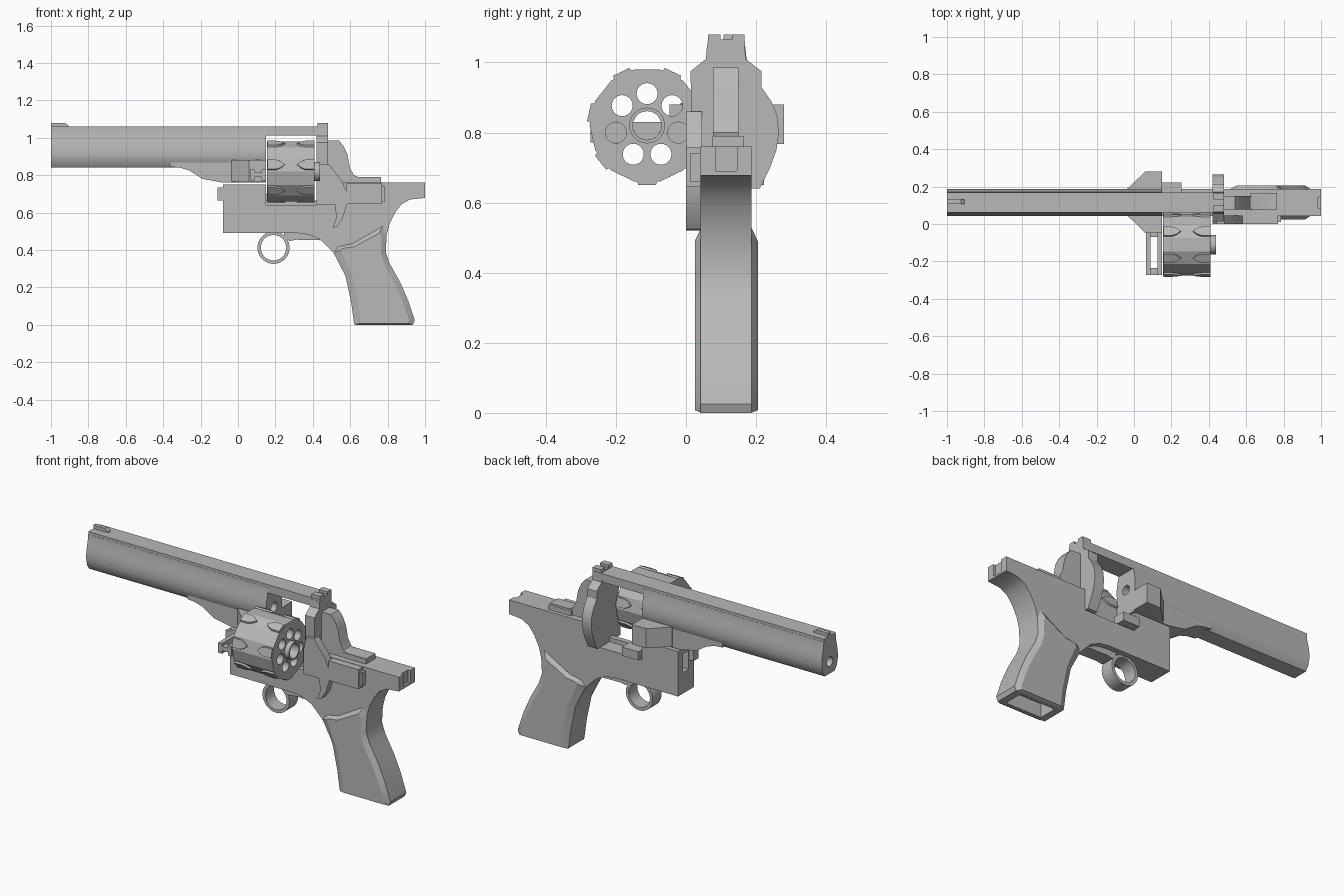
import bpy, bmesh, math
from mathutils import Vector

steel = bpy.data.materials.new("grey_steel")
steel.diffuse_color = (0.48, 0.48, 0.48, 1)
MID = 0.115                 # y of the main body's centre plane
DRUM_Y, DRUM_Z = -0.111, 0.82


def loft(name, rings, loop=False):
    """Skin matching rings of points; cap the ends unless the rings loop."""
    bm = bmesh.new()
    vs = [[bm.verts.new(p) for p in r] for r in rings]
    n, m = len(rings[0]), len(rings)
    for i in range(m if loop else m - 1):
        a, b = vs[i], vs[(i + 1) % m]
        for j in range(n):
            k = (j + 1) % n
            bm.faces.new((a[j], a[k], b[k], b[j]))
    if not loop:
        bm.faces.new(vs[0])
        bm.faces.new(vs[-1])
    bmesh.ops.recalc_face_normals(bm, faces=bm.faces)
    mesh = bpy.data.meshes.new(name)
    bm.to_mesh(mesh)
    bm.free()
    mesh.materials.append(steel)
    ob = bpy.data.objects.new(name, mesh)
    bpy.context.collection.objects.link(ob)
    return ob


def place(u, v, w, axis):
    return {"x": (w, u, v), "y": (u, w, v), "z": (u, v, w)}[axis]


def prism(name, pts, a, b, axis="y"):
    return loft(name, [[place(u, v, w, axis) for u, v in pts] for w in (a, b)])


def box(name, x0, x1, y0, y1, z0, z1):
    return prism(name, [(x0, z0), (x1, z0), (x1, z1), (x0, z1)], y0, y1)


def circle(u, v, r, n, turn=0.0):
    return [(u + r * math.cos(turn + math.tau * i / n),
             v + r * math.sin(turn + math.tau * i / n)) for i in range(n)]


def tube(name, u, v, r0, r1, a, b, axis, n=32):
    inner, outer = circle(u, v, r0, n), circle(u, v, r1, n)
    return loft(name, [[place(*p, a, axis), place(*q, a, axis), place(*q, b, axis),
                        place(*p, b, axis)] for p, q in zip(inner, outer)], True)


def cut(ob, *cutters):
    for c in cutters:
        mod = ob.modifiers.new("cut", "BOOLEAN")
        mod.operation, mod.solver, mod.object = "DIFFERENCE", "EXACT", c
    bpy.context.view_layer.update()
    dg = bpy.context.evaluated_depsgraph_get()
    mesh = bpy.data.meshes.new_from_object(ob.evaluated_get(dg))
    ob.modifiers.clear()
    ob.data = mesh
    for c in cutters:
        bpy.data.objects.remove(c)
    return ob


# --- barrel, its bore and the top strap ---
half = [(0.055, 1.045), (0.056, 1.02), (0.066, 0.98), (0.0725, 0.94),
        (0.0725, 0.905), (0.065, 0.87), (0.045, 0.842)]
section = [(MID + w, z) for w, z in half] + [(MID - w, z) for w, z in reversed(half)]
barrel = prism("barrel", section, -1.0, 0.15, "x")
neck = prism("barrel_neck", [(-0.36, 0.845), (-0.31, 0.84), (-0.26, 0.825), (-0.22, 0.80),
             (-0.19, 0.78), (-0.08, 0.76), (0.15, 0.76), (0.15, 0.87), (-0.36, 0.87)],
             MID - 0.064, MID + 0.064)
cut(barrel, prism("bore", circle(MID, 0.91, 0.027, 24), -1.1, 0.25, "x"))
prism("top_strap", [(-1.0, 1.04), (0.15, 1.04), (0.15, 1.012), (0.48, 1.012),
                    (0.48, 1.06), (-1.0, 1.06)], MID - 0.054, MID + 0.054)

# --- sights ---
prism("front_sight", [(-1.0, 1.05), (-0.905, 1.05), (-0.905, 1.065), (-0.925, 1.08),
                      (-1.0, 1.08)], 0.107, 0.13)
for s in (-1, 1):
    c = MID + s * 0.034
    box("rear_sight_ear", 0.425, 0.48, c - 0.018, c + 0.018, 1.05, 1.08)
box("rear_sight_base", 0.425, 0.48, MID - 0.05, MID + 0.05, 1.04, 1.065)

# --- hinge lug and crane arm ---
prism("hinge_lug", [(-0.04, 0.185), (0.06, 0.28), (0.15, 0.28), (0.15, -0.047),
                    (0.06, -0.047), (-0.035, 0.045)], 0.767, 0.88, "z")
prism("hinge_pin", circle(0.105, 0.0, 0.015, 16), 0.87, 0.884, "z")
for x0, x1 in ((0.063, 0.088), (0.125, 0.15)):
    box("crane_rail", x0, x1, -0.272, 0.0, 0.772, 0.83)
for y0, y1 in ((-0.272, -0.235), (-0.07, 0.0)):
    box("crane_web", 0.08, 0.13, y0, y1, 0.79, 0.815)

# --- frame with grip core ---
frame = prism("frame", [
    (-0.08, 0.75), (-0.08, 0.49), (0.32, 0.49), (0.38, 0.482), (0.44, 0.455), (0.51, 0.385),
    (0.55, 0.32), (0.575, 0.26), (0.605, 0.12), (0.62, 0.01), (0.625, 0), (0.935, 0),
    (0.945, 0.025), (0.91, 0.13), (0.866, 0.23), (0.81, 0.33), (0.79, 0.39), (0.795, 0.48),
    (0.81, 0.54), (0.84, 0.60), (0.875, 0.645), (0.92, 0.67), (1.0, 0.678), (1.0, 0.76),
    (0.42, 0.76), (0.42, 0.64), (0.15, 0.64), (0.15, 0.75)], 0.042, 0.187)
cut(frame,
    box("grip_hollow", 0.665, 0.895, 0.06, 0.168, -0.1, 0.08),
    box("front_slot", -0.2, -0.02, 0.09, 0.14, 0.61, 0.72),
    box("rear_notch", 0.985, 1.1, 0.085, 0.145, 0.69, 0.8))

# --- raised grip panels with sloped edges ---
outer = [(0.51, 0.386), (0.535, 0.42), (0.61, 0.435), (0.775, 0.53), (0.795, 0.48),
         (0.79, 0.39), (0.81, 0.33), (0.866, 0.23), (0.91, 0.13), (0.945, 0.025), (0.935, 0),
         (0.622, 0), (0.605, 0.12), (0.575, 0.26)]
inner = [(0.55, 0.40), (0.565, 0.41), (0.62, 0.417), (0.755, 0.49), (0.768, 0.46),
         (0.764, 0.385), (0.782, 0.32), (0.835, 0.225), (0.88, 0.125), (0.915, 0.025),
         (0.91, 0.008), (0.655, 0.008), (0.642, 0.12), (0.612, 0.26)]
for side in (-1, 1):
    loft("grip_panel", [[(x, MID + side * d, z) for x, z in ring]
                        for ring, d in ((outer, 0.071), (inner, 0.09))])

# --- trigger ring and guard ---
tube("trigger_ring", 0.19, 0.412, 0.068, 0.086, 0.075, 0.155, "y", 40)
prism("trigger_guard", [(0.245, 0.495), (0.25, 0.465), (0.275, 0.448), (0.31, 0.455),
                        (0.44, 0.452), (0.42, 0.49)], 0.075, 0.155)

# --- recoil shield, hammer ---
prism("recoil_shield", [
    (0.06, 1.05), (0.057, 1.01), (0.013, 0.975), (0.015, 0.86), (0.03, 0.74), (0.042, 0.64),
    (0.21, 0.64), (0.24, 0.70), (0.258, 0.75), (0.265, 0.80), (0.26, 0.85), (0.243, 0.89),
    (0.215, 0.93), (0.215, 0.975), (0.17, 1.01), (0.168, 1.05)], 0.42, 0.48, "x")
prism("hammer", [(0.47, 0.74), (0.47, 0.985), (0.54, 0.985), (0.565, 0.955), (0.585, 0.91),
                 (0.598, 0.84), (0.62, 0.80), (0.645, 0.79), (0.765, 0.79), (0.765, 0.75)],
      0.077, 0.15)
box("hammer_bed", 0.62, 0.765, 0.075, 0.165, 0.75, 0.788)

# --- side lever, latch and small fittings ---
prism("side_lever", [(0.42, 0.64), (0.42, 0.79), (0.44, 0.86), (0.485, 0.86), (0.555, 0.77),
                     (0.585, 0.70), (0.582, 0.64), (0.56, 0.57), (0.53, 0.525), (0.505, 0.52),
                     (0.525, 0.57), (0.52, 0.64)], 0.0, 0.045)
box("side_latch", 0.58, 0.77, 0.0, 0.05, 0.645, 0.758)
box("latch_tip", 0.765, 0.785, 0.012, 0.05, 0.66, 0.74)
box("front_knob", -0.11, -0.075, 0.045, 0.088, 0.665, 0.735)
prism("frame_screw", circle(0.055, 0.692, 0.018, 20), 0.035, 0.05)
box("window_stop", 0.15, 0.255, 0.15, 0.222, 0.65, 0.70)
box("window_rail", 0.15, 0.42, 0.07, 0.10, 0.63, 0.665)

# --- swung-out drum with seven chambers ---
step = math.tau / 7
drum = prism("drum", circle(DRUM_Y, DRUM_Z, 0.164, 14, math.pi / 2 + math.pi / 14),
             0.155, 0.41, "x")
holes = [(DRUM_Y + 0.091 * math.cos(math.pi / 2 + i * step),
          DRUM_Z + 0.091 * math.sin(math.pi / 2 + i * step)) for i in range(7)]
cut(drum, *[prism("chamber", circle(y, z, 0.03, 24), 0.1, 0.5, "x") for y, z in holes],
    prism("axle_hole", circle(DRUM_Y, DRUM_Z, 0.041, 24), 0.1, 0.5, "x"))
tube("drum_hub", DRUM_Y, DRUM_Z, 0.041, 0.051, 0.39, 0.438, "x")

# Teardrop pads on alternate drum facets, at both ends
pad = [(0.157, -0.03), (0.205, -0.03), (0.228, -0.02), (0.25, 0), (0.228, 0.02),
       (0.205, 0.03), (0.157, 0.03)]
for i in range(7):
    ang = -math.pi / 2 + i * step
    out = Vector((0, math.cos(ang), math.sin(ang)))
    side = Vector((0, -math.sin(ang), math.cos(ang)))
    for flip in (False, True):
        rings = []
        for r, k in ((0.152, 1.0), (0.17, 0.85)):
            rings.append([Vector((0.565 - x if flip else x, DRUM_Y, DRUM_Z))
                          + out * r + side * t * k for x, t in pad])
        loft("drum_pad", rings)

# --- smooth rounded surfaces, keep hard edges ---
bpy.ops.object.select_all(action="DESELECT")
for ob in bpy.context.scene.objects:
    ob.select_set(True)
bpy.context.view_layer.objects.active = barrel
bpy.ops.object.shade_smooth_by_angle(angle=math.radians(24))
